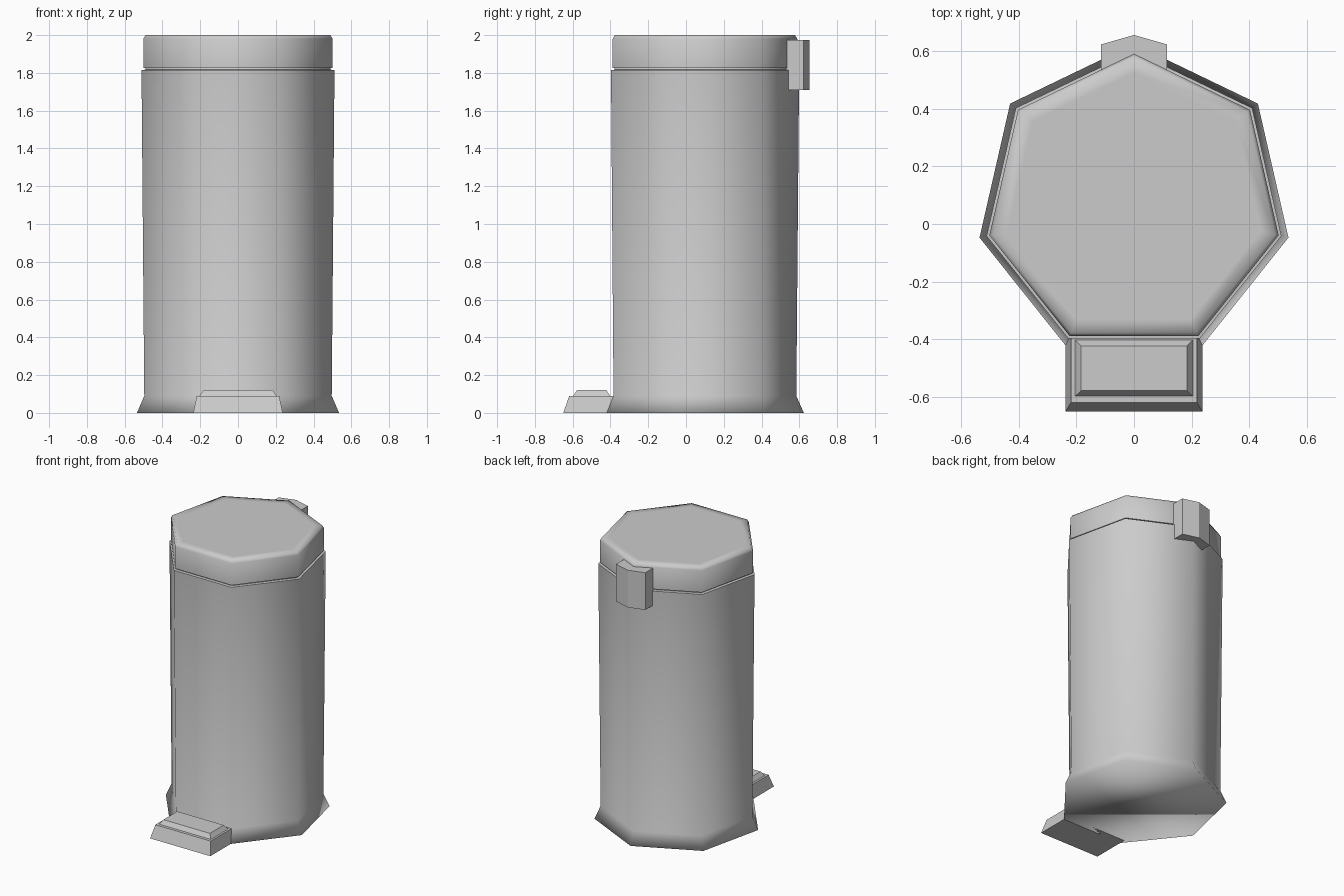
import bpy
import bmesh
from math import cos, sin, pi

cube = bpy.data.objects.get("Cube")
if cube:
    bpy.data.objects.remove(cube, do_unlink=True)

SIDES = 7
CENTRE_Y = 0.075

grey = bpy.data.materials.new("light grey")
grey.use_nodes = True
grey.diffuse_color = (0.6, 0.6, 0.6, 1)
grey.node_tree.nodes["Principled BSDF"].inputs["Base Color"].default_value = grey.diffuse_color


def heptagon(radius, z):
    """Ring with one corner pointing to the back."""
    angles = [pi / 2 + 2 * pi * k / SIDES for k in range(SIDES)]
    return [(radius * cos(a), CENTRE_Y + radius * sin(a), z) for a in angles]


def rectangle(half_x, front, back, z):
    return [(-half_x, front, z), (half_x, front, z), (half_x, back, z), (-half_x, back, z)]


def loft(name, rings, smooth=False, sharp_z=()):
    """Bridge rings from bottom to top and cap both ends."""
    bm = bmesh.new()
    loops = [[bm.verts.new(p) for p in ring] for ring in rings]
    for low, high in zip(loops, loops[1:]):
        for i in range(len(low)):
            j = (i + 1) % len(low)
            bm.faces.new((low[i], low[j], high[j], high[i]))
    bm.faces.new(loops[0][::-1])
    bm.faces.new(loops[-1])
    bmesh.ops.recalc_face_normals(bm, faces=bm.faces[:])
    for face in bm.faces:
        face.smooth = smooth
    for edge in bm.edges:
        if any(all(abs(v.co.z - z) < 0.001 for v in edge.verts) for z in sharp_z):
            edge.smooth = False
    mesh = bpy.data.meshes.new(name)
    bm.to_mesh(mesh)
    bm.free()
    mesh.materials.append(grey)
    obj = bpy.data.objects.new(name, mesh)
    bpy.context.collection.objects.link(obj)
    return obj


def turned(name, profile, sharp_z):
    return loft(name, [heptagon(r, z) for r, z in profile], True, sharp_z)


# Bin body with flared foot, and a short neck under the lid
turned("bin_body", [(0.549, 0), (0.509, 0.09), (0.524, 1.815), (0.503, 1.817), (0.503, 1.83)],
       (1.815, 1.817))

# Lid with softened top edge
turned("lid", [(0.514, 1.825), (0.514, 1.98), (0.502, 2.0), (0.45, 2.0)], (1.825,))

# Foot pedal: tapered block and raised tread
loft("pedal_base", [rectangle(0.237, -0.65, -0.38, 0), rectangle(0.218, -0.618, -0.385, 0.09)])
loft("pedal_tread", [rectangle(0.205, -0.598, -0.40, 0.088), rectangle(0.183, -0.577, -0.422, 0.12)])

# Hinge wrapped around the rear corner
hinge = [(-0.115, 0.53), (0, 0.585), (0.115, 0.53), (0.115, 0.622), (0, 0.655), (-0.115, 0.622)]
loft("hinge", [[(x, y, z) for x, y in hinge] for z in (1.71, 1.975)])
